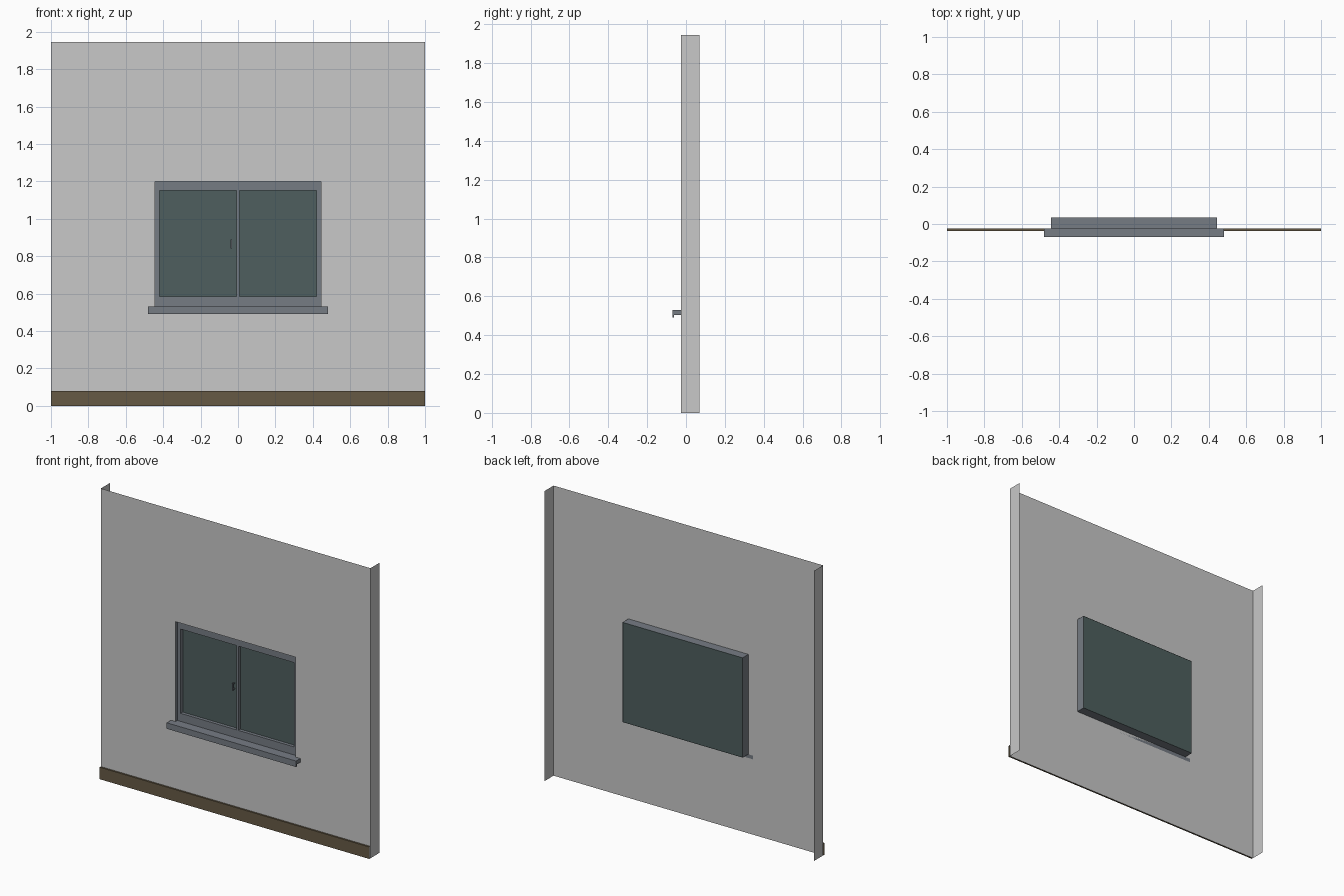
import bpy
import bmesh

cube = bpy.data.objects.get("Cube")
if cube:
    bpy.data.objects.remove(cube, do_unlink=True)


def material(name, rgb):
    # sRGB bytes to linear values
    lin = [((c / 255 + 0.055) / 1.055) ** 2.4 for c in rgb]
    m = bpy.data.materials.new(name)
    m.use_nodes = True
    m.diffuse_color = (*lin, 1)
    m.node_tree.nodes["Principled BSDF"].inputs["Base Color"].default_value = (*lin, 1)
    return m


PLASTER = material("plaster grey", (200, 200, 200))
METAL = material("frame grey", (118, 124, 132))
GLASS = material("glass teal", (78, 95, 94))
WOOD = material("skirting brown", (102, 90, 69))


def mesh_object(name, quads, mat):
    bm = bmesh.new()
    for q in quads:
        bm.faces.new([bm.verts.new(p) for p in q])
    bmesh.ops.remove_doubles(bm, verts=bm.verts, dist=0.0001)
    me = bpy.data.meshes.new(name)
    bm.to_mesh(me)
    bm.free()
    me.materials.append(mat)
    ob = bpy.data.objects.new(name, me)
    bpy.context.collection.objects.link(ob)
    return ob


def box(name, x, y, z, mat):
    bm = bmesh.new()
    bmesh.ops.create_cube(bm, size=1)
    for v in bm.verts:
        v.co = [r[0] if c < 0 else r[1] for c, r in zip(v.co, (x, y, z))]
    me = bpy.data.meshes.new(name)
    bm.to_mesh(me)
    bm.free()
    me.materials.append(mat)
    ob = bpy.data.objects.new(name, me)
    bpy.context.collection.objects.link(ob)
    return ob


FRONT, WALL_BACK, TOP = -0.025, 0.07, 1.945
HALF, LOW, HIGH, REAR = 0.445, 0.53, 1.2, 0.035

# Wall sheet around the window opening, with a return at each end
xs, zs = (-1, -HALF, HALF, 1), (0, LOW, HIGH, TOP)
wall = []
for i in range(3):
    for k in range(3):
        if (i, k) != (1, 1):
            a, b, c, d = xs[i], xs[i + 1], zs[k], zs[k + 1]
            wall.append([(a, FRONT, c), (b, FRONT, c), (b, FRONT, d), (a, FRONT, d)])
for s in (-1, 1):
    for c, d in zip(zs, zs[1:]):
        q = [(s, FRONT, c), (s, WALL_BACK, c), (s, WALL_BACK, d), (s, FRONT, d)]
        wall.append(q if s > 0 else q[::-1])
mesh_object("wall", wall, PLASTER)

# Skirting strip, open at the ends and against the wall
SKIRT, SKIRT_TOP = -0.037, 0.08
path = [(FRONT, 0), (SKIRT, 0), (SKIRT, SKIRT_TOP), (FRONT, SKIRT_TOP)]
mesh_object("skirting", [[(-1, *p), (1, *p), (1, *q), (-1, *q)]
                         for p, q in zip(path, path[1:])], WOOD)

# Window lining: four sides of the recess
corners = [(-HALF, LOW), (HALF, LOW), (HALF, HIGH), (-HALF, HIGH)]
mesh_object("window_lining", [[(a, FRONT, b), (a, REAR, b), (c, REAR, d), (c, FRONT, d)]
                              for (a, b), (c, d) in zip(corners, corners[1:] + corners[:1])],
            METAL)

# Glazing block and the frame bars in front of it
GX, GLOW, GHIGH = 0.42, 0.585, 1.15
E = HALF - 0.001
depth = (-0.007, 0.02)
box("glass", (-E, E), (0.015, REAR), (LOW + 0.001, HIGH - 0.001), GLASS)
box("frame_bottom", (-E, E), depth, (LOW + 0.001, GLOW), METAL)
box("frame_top", (-E, E), depth, (GHIGH, HIGH - 0.001), METAL)
box("frame_right", (-E, -GX), depth, (GLOW, GHIGH), METAL)
box("frame_left", (GX, E), depth, (GLOW, GHIGH), METAL)
box("centre_bar", (-0.007, 0.007), depth, (GLOW, GHIGH), METAL)

# Slim handle beside the centre bar
box("handle_grip", (-0.04, -0.032), (-0.009, -0.002), (0.84, 0.89), METAL)
for name, z in (("handle_lower_post", 0.843), ("handle_upper_post", 0.88)):
    box(name, (-0.039, -0.033), (-0.002, 0.016), (z, z + 0.007), METAL)

# Sill with a drip lip along its front edge
profile = [(FRONT, 0.505), (-0.063, 0.505), (-0.063, 0.49), (-0.07, 0.49),
           (-0.07, LOW), (FRONT, LOW)]
W = 0.48
sill = [[(-W, *p), (W, *p), (W, *q), (-W, *q)]
        for p, q in zip(profile, profile[1:] + profile[:1])]
sill.append([(W, *p) for p in reversed(profile)])
sill.append([(-W, *p) for p in profile])
sill_ob = mesh_object("sill", sill, METAL)
bm = bmesh.new()
bm.from_mesh(sill_ob.data)
bmesh.ops.recalc_face_normals(bm, faces=bm.faces)
bm.to_mesh(sill_ob.data)
bm.free()
